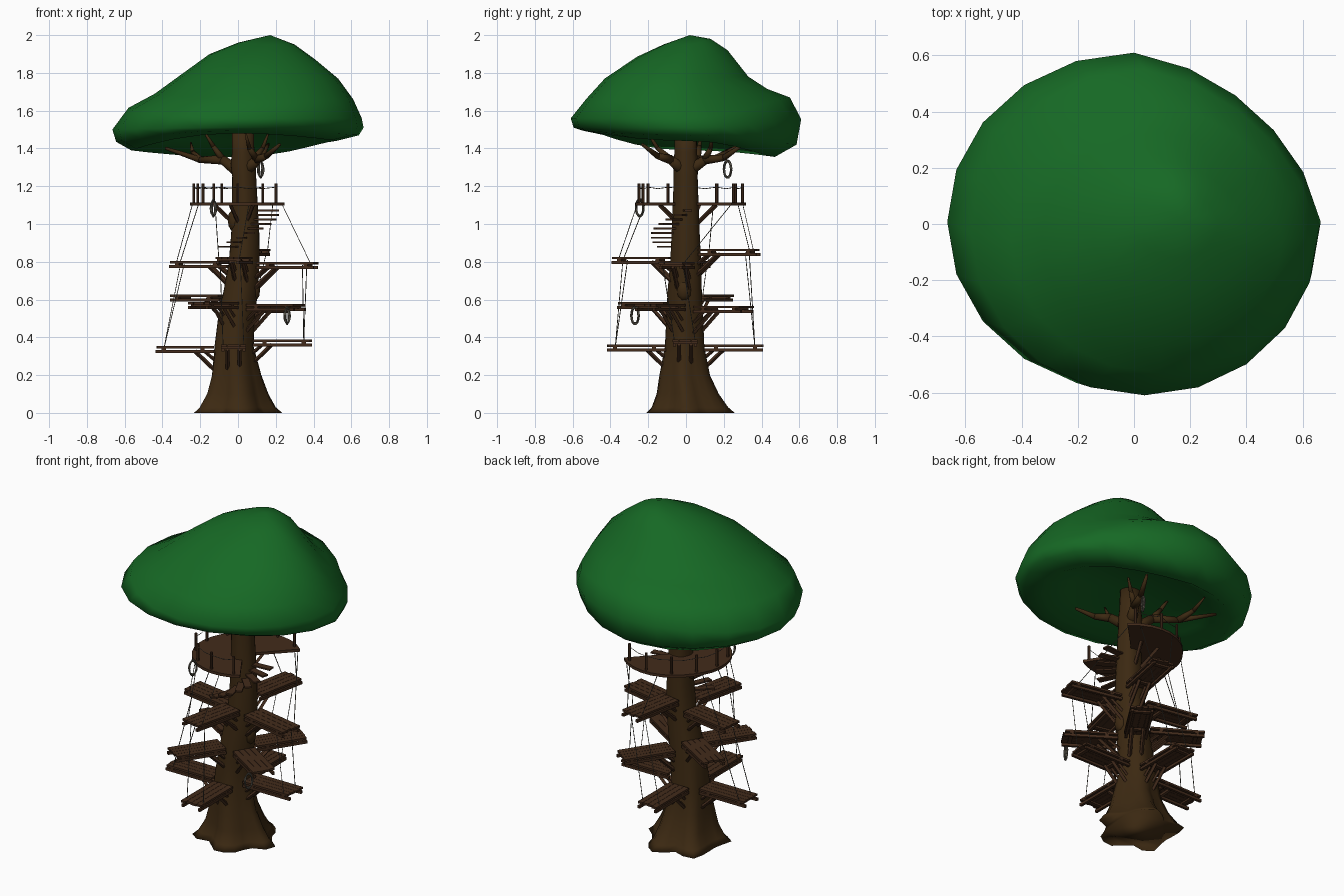
import bpy, bmesh, math, random
from mathutils import Vector, Matrix

if "Cube" in bpy.data.objects:
    bpy.data.objects.remove(bpy.data.objects["Cube"])

random.seed(4)

def mat(name, c):
    m = bpy.data.materials.new(name)
    m.diffuse_color = (*c, 1)
    m.use_nodes = True
    m.node_tree.nodes["Principled BSDF"].inputs["Base Color"].default_value = m.diffuse_color
    return m

BARK = mat("bark", (0.045, 0.022, 0.006))
WOOD = mat("plank_wood", (0.055, 0.024, 0.011))
LEAF = mat("leaves", (0.008, 0.14, 0.018))
ROPE = mat("rope", (0.10, 0.09, 0.07))

def finish(bm, name, m, smooth=False):
    bmesh.ops.recalc_face_normals(bm, faces=bm.faces[:])
    me = bpy.data.meshes.new(name)
    bm.to_mesh(me)
    bm.free()
    me.materials.append(m)
    for p in me.polygons:
        p.use_smooth = smooth
    ob = bpy.data.objects.new(name, me)
    bpy.context.collection.objects.link(ob)
    return ob

def box(bm, c, s, M=Matrix()):
    bmesh.ops.create_cube(bm, size=1, matrix=M @ Matrix.Translation(c) @ Matrix.Diagonal((*s, 1)))

def rod(bm, p, q, r1, r2=None, n=6):
    p, q = Vector(p), Vector(q)
    d = q - p
    M = Matrix.Translation((p + q) / 2) @ d.to_track_quat('Z', 'Y').to_matrix().to_4x4()
    bmesh.ops.create_cone(bm, cap_ends=True, segments=n, radius1=r1,
                          radius2=r1 if r2 is None else r2, depth=d.length, matrix=M)

def loft(bm, rings, top=None, bottom=None):
    vs = [[bm.verts.new(p) for p in r] for r in rings]
    n = len(vs[0])
    for a, b in zip(vs, vs[1:]):
        for i in range(n):
            bm.faces.new((a[i], a[(i + 1) % n], b[(i + 1) % n], b[i]))
    for ring, tip in ((vs[0], bottom), (vs[-1], top)):
        if tip is None:
            bm.faces.new(ring)
        else:
            t = bm.verts.new(tip)
            for i in range(n):
                bm.faces.new((ring[i], ring[(i + 1) % n], t))

# Trunk: z, centre x, centre y, radius
TRUNK = [(0, -.015, .022, .213), (.03, -.015, .02, .185), (.1, -.012, .01, .153),
         (.2, -.015, -.005, .127), (.35, -.024, -.005, .103), (.5, -.01, -.005, .097),
         (.65, .014, -.005, .09), (.8, .032, 0, .081), (.95, .038, 0, .074), (1.1, .036, 0, .068),
         (1.25, .033, 0, .063), (1.32, .028, 0, .066), (1.38, .028, 0, .059), (1.5, .026, 0, .057)]

def trunk_at(z):
    for a, b in zip(TRUNK, TRUNK[1:]):
        if z <= b[0]:
            t = (z - a[0]) / (b[0] - a[0])
            return [a[i] + t * (b[i] - a[i]) for i in (1, 2, 3)]
    return TRUNK[-1][1:]

bm = bmesh.new()
rings = []
N = 24
for z, cx, cy, r in TRUNK:
    amp = .13 * max(0, 1 - z / .4) + .025
    ring = []
    for i in range(N):
        a = math.tau * i / N
        k = r * (1 + amp * math.cos(5 * a + .4 + z) + amp * .35 * math.cos(8 * a + 1))
        ring.append((cx + k * math.cos(a), cy + k * math.sin(a), z))
    rings.append(ring)
loft(bm, rings)
finish(bm, "trunk", BARK, True)

# Knots on the trunk
bm = bmesh.new()
for p, s in (((-.015, -.01, 1.02), (.04, .04, .065)), ((.085, -.01, .65), (.033, .04, .06))):
    bmesh.ops.create_icosphere(bm, subdivisions=2, radius=1,
                               matrix=Matrix.Translation(p) @ Matrix.Diagonal((*s, 1)))
finish(bm, "trunk_knots", BARK, True)

# Branches: paths with a thick start and thin tip
bm = bmesh.new()
BRANCHES = [((.02, .0, 1.26), (-.08, .06, 1.34), (-.2, .14, 1.34), (-.38, .24, 1.4)),
            ((-.08, .06, 1.34), (-.13, .07, 1.41), (-.18, .08, 1.49)),
            ((-.2, .14, 1.34), (-.24, .22, 1.38), (-.25, .3, 1.43)),
            ((.03, 0, 1.27), (.1, -.08, 1.34), (.15, -.15, 1.36), (.22, -.23, 1.42)),
            ((.1, -.08, 1.34), (.06, -.15, 1.4), (.04, -.2, 1.48)),
            ((.03, 0, 1.27), (.08, .1, 1.34), (.12, .2, 1.35), (.16, .3, 1.42)),
            ((.08, .1, 1.34), (.13, .13, 1.4), (.16, .14, 1.48))]
for path in BRANCHES:
    r = .034 if len(path) == 4 else .02
    rad = [r * (1 - .75 * i / (len(path) - 1)) for i in range(len(path))]
    for i in range(len(path) - 1):
        rod(bm, path[i], path[i + 1], rad[i], rad[i + 1], 8)
        bmesh.ops.create_icosphere(bm, subdivisions=1, radius=rad[i + 1],
                                   matrix=Matrix.Translation(path[i + 1]))
finish(bm, "branches", BARK, True)

# Canopy: each ring is given by its right, left, back and front points (offset, z)
CANOPY = [((.3, 1.95), (0, 1.96), (.13, 1.98), (-.12, 1.95)),
          ((.41, 1.87), (-.15, 1.9), (.22, 1.92), (-.26, 1.885)),
          ((.53, 1.77), (-.33, 1.77), (.33, 1.78), (-.43, 1.77)),
          ((.61, 1.66), (-.44, 1.69), (.43, 1.715), (-.53, 1.66)),
          ((.655, 1.56), (-.58, 1.615), (.55, 1.67), (-.61, 1.56)),
          ((.665, 1.51), (-.665, 1.5), (.61, 1.555), (-.595, 1.51)),
          ((.64, 1.47), (-.645, 1.435), (.585, 1.42), (-.55, 1.495)),
          ((.52, 1.44), (-.565, 1.39), (.47, 1.355), (-.46, 1.48)),
          ((.4, 1.475), (-.44, 1.45), (.35, 1.44), (-.33, 1.485))]
bm = bmesh.new()
rings = []
for R, L, B, F in CANOPY:
    ring = []
    for i in range(20):
        a = math.tau * i / 20
        c, s = math.cos(a), math.sin(a)
        k = 1 - .08 * max(0, math.sin(2 * a)) * (c > 0)
        z = c * c * (R if c > 0 else L)[1] + s * s * (B if s > 0 else F)[1]
        ring.append(((R[0] + L[0]) / 2 + (R[0] - L[0]) / 2 * c * k,
                     (B[0] + F[0]) / 2 + (B[0] - F[0]) / 2 * s * k, z))
    rings.append(ring)
loft(bm, rings, top=(.03, 0, 1.5), bottom=(.17, .02, 2.0))
finish(bm, "canopy", LEAF, True)

# Platforms: azimuth in degrees and height, planks on beams with diagonal braces
LOW = [(180, .337), (0, .372), (270, .345), (90, .345)]
MID = [(-33, .56), (57, .55), (149, .61), (237, .57)]
HIGH = [(170, .787), (-12, .782), (257, .81), (79, .852)]

def frame(az, z):
    cx, cy, r = trunk_at(z)
    return Matrix.Translation((cx, cy, z)) @ Matrix.Rotation(math.radians(az), 4, 'Z'), r

for az, z in LOW + MID + HIGH:
    M, r = frame(az, z)
    tip = .41 if (az, z) in LOW else .388
    bm = bmesh.new()
    for j in range(4):
        e = random.uniform(-.008, .006)
        box(bm, ((r + tip + e) / 2, (j - 1.5) * .033, .01), (tip + e - r, .0315, .012), M)
    for x in (r + .06, tip - .04):
        box(bm, (x, 0, -.001), (.022, .13, .011), M)
    for y in (-.055, .055):
        box(bm, ((r + tip) / 2, y, -.013), (tip - r + .005, .015, .016), M)
    finish(bm, "platform", WOOD)
    bm = bmesh.new()
    for y in (-.032, .032):
        rod(bm, M @ Vector((r - .02, y, -.125)), M @ Vector((r + .1, y, -.01)), .011, n=4)
        rod(bm, M @ Vector((r - .02, y, -.07)), M @ Vector((r + .05, y, -.01)), .009, n=4)
    finish(bm, "platform_braces", WOOD)

# Round top deck: ring sector with an opening for the stairs, widest at its end
DX, DY, DZ, DR = .025, .01, 1.105, .28
def deck_pt(az, r, z):
    a = math.radians(az)
    if r > .2:
        r += .04 * max(0, math.cos(a - .8))
    return Vector((DX + r * math.cos(a), DY + r * math.sin(a), z))

A0, A1, STEPS = 46, 302, 22
bm = bmesh.new()
vs = []
for i in range(STEPS + 1):
    a = A0 + (A1 - A0) * i / STEPS
    vs.append([bm.verts.new(deck_pt(a, r, z)) for r, z in
               ((.05, DZ - .008), (DR, DZ - .008), (DR, DZ + .008), (.05, DZ + .008))])
for a, b in zip(vs, vs[1:]):
    for i in range(4):
        bm.faces.new((a[i], a[(i + 1) % 4], b[(i + 1) % 4], b[i]))
bm.faces.new(vs[0])
bm.faces.new(vs[-1])
finish(bm, "top_deck", WOOD)

# Deck posts with sagging handrail rope, and braces below
posts = [A0 + 8 + i * (A1 - A0 - 16) / 8 for i in range(9)]
bm = bmesh.new()
for a in posts:
    rod(bm, deck_pt(a, DR - .02, DZ), deck_pt(a, DR - .02, 1.215), .008)
finish(bm, "deck_posts", WOOD)
bm = bmesh.new()
for a in range(70, 300, 44):
    rod(bm, deck_pt(a, .05, 1.0), deck_pt(a, .16, DZ - .005), .011, n=4)
finish(bm, "deck_braces", WOOD)
bm = bmesh.new()
for a, b in zip(posts, posts[1:]):
    p, q = deck_pt(a, DR - .02, 1.195), deck_pt(b, DR - .02, 1.195)
    m = (p + q) / 2 - Vector((0, 0, .008))
    rod(bm, p, m, .002, n=4)
    rod(bm, m, q, .002, n=4)
finish(bm, "handrail_rope", ROPE)

# Spiral steps up to the deck
bm = bmesh.new()
for i in range(9):
    z = .88 + .024 * i
    M, r = frame(228 + 17 * i, z)
    box(bm, (r + .045, 0, 0), (.13, .04, .009), M)
finish(bm, "spiral_steps", WOOD)

# Ropes from low platforms to high ones, and from there to the deck
bm = bmesh.new()
for (az0, z0), (az, z1) in zip(LOW, HIGH):
    lo, hi = frame(az0, z0)[0], frame(az, z1)[0]
    for y in (-.055, .055):
        rod(bm, lo @ Vector((.37, y, 0)), hi @ Vector((.33, y, 0)), .0022, n=4)
        a = az + math.copysign(60 if az < 0 else 20, y)
        if az > 0 or y > 0:
            rod(bm, hi @ Vector((.355, y, 0)), deck_pt(a, DR - .01, DZ), .0022, n=4)
finish(bm, "hanging_ropes", ROPE)

# Hanging rope coils
for x, y, z in ((-.13, -.245, 1.085), (.26, -.27, .515), (.12, .22, 1.29)):
    bm = bmesh.new()
    for k in range(3):
        yaw = Matrix.Translation((x, y, z)) @ Matrix.Rotation(.785 + .25 * k, 4, 'Z')
        pts = [yaw @ Vector((.023 * math.cos(math.tau * i / 14), 0,
                             (.04 + .004 * k) * math.sin(math.tau * i / 14))) for i in range(14)]
        for i in range(14):
            rod(bm, pts[i], pts[(i + 1) % 14], .004, n=5)
    finish(bm, "rope_coil", ROPE)
